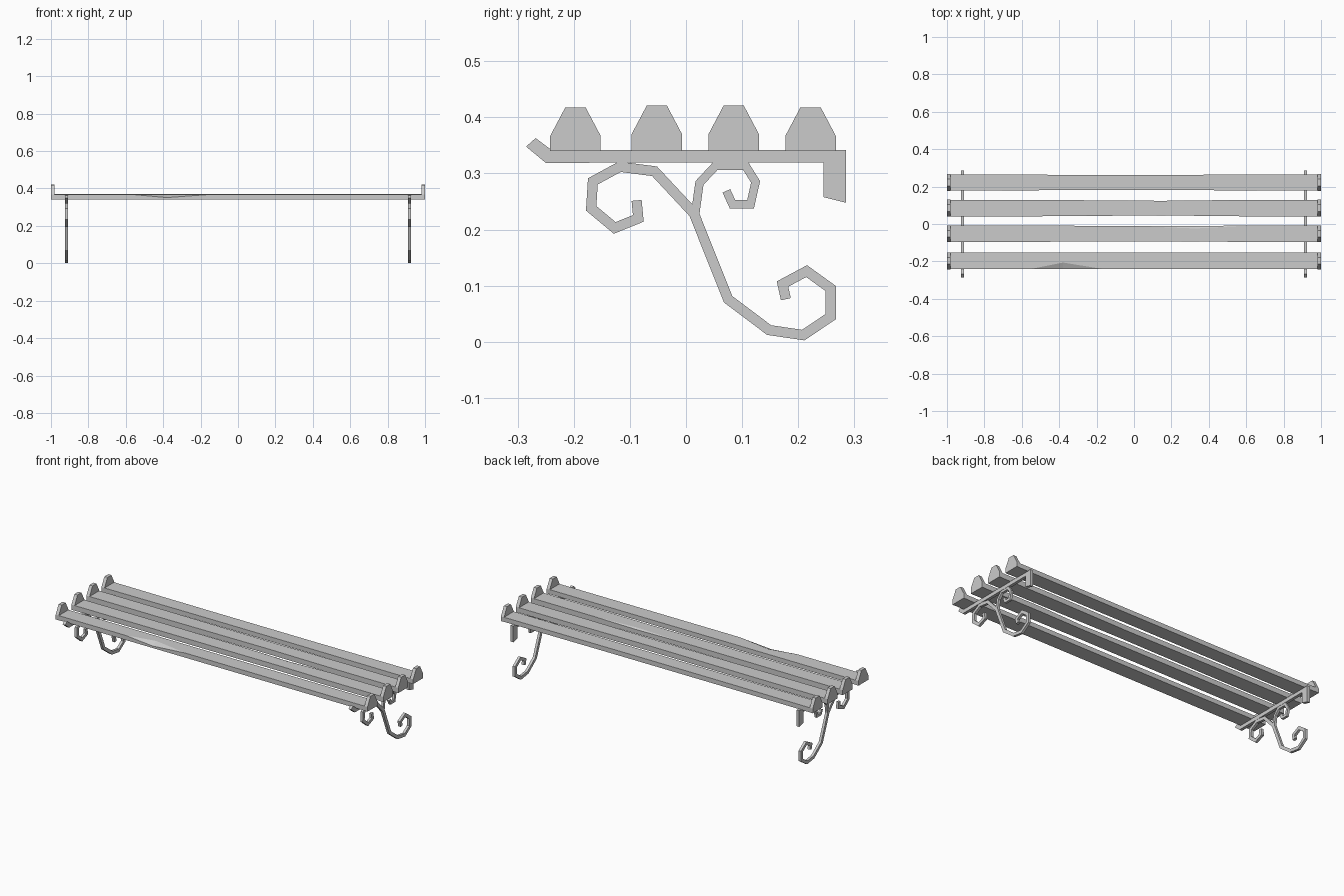
import bpy
from mathutils import Vector

cube = bpy.data.objects.get("Cube")
if cube:
    bpy.data.objects.remove(cube, do_unlink=True)

grey = bpy.data.materials.new("plain grey")
grey.use_nodes = True
colour = (0.6, 0.6, 0.6, 1)
grey.diffuse_color = colour
grey.node_tree.nodes["Principled BSDF"].inputs["Base Color"].default_value = colour


def loft(name, stations):
    """Solid through a list of (x, outline) sections, outlines given as (y, z)."""
    n = len(stations[0][1])
    verts = [(x, y, z) for x, outline in stations for y, z in outline]
    faces = [tuple(range(n))[::-1], tuple(range(len(verts) - n, len(verts)))]
    for s in range(len(stations) - 1):
        for i in range(n):
            j = (i + 1) % n
            faces.append((s * n + i, s * n + j, s * n + n + j, s * n + n + i))
    mesh = bpy.data.meshes.new(name)
    mesh.from_pydata(verts, [], faces)
    mesh.materials.append(grey)
    obj = bpy.data.objects.new(name, mesh)
    bpy.context.collection.objects.link(obj)
    return obj


def slab(name, outline, x, thickness):
    return loft(name, [(x - thickness / 2, outline), (x + thickness / 2, outline)])


def ribbon(points, width):
    """Mitred outline of constant width along a path."""
    pts = [Vector(p) for p in points]
    left, right = [], []
    for i, p in enumerate(pts):
        before = (p - pts[max(i - 1, 0)]).normalized()
        after = (pts[min(i + 1, len(pts) - 1)] - p).normalized()
        along = (before + after).normalized()
        side = Vector((-along.y, along.x))
        edge = after if after.length else before
        reach = width / 2 / max(0.5, along.dot(edge))
        left.append(tuple(p + side * reach))
        right.append(tuple(p - side * reach))
    return right + left[::-1]


# Slats: worn boards, each with (x, front chip, back chip, edge narrowing) stations
BOTTOM, TOP, HALF = 0.34, 0.367, 0.044
slats = {
    "front": (-0.197, 0, [(-0.55, 0, 0, 0), (-0.38, 0.034, 0, 0), (-0.17, 0, 0, 0)]),
    "front_middle": (-0.052, 0.003, [(0, 0, 0, 0.002), (0.33, 0, 0.012, 0.003), (0.6, 0, 0, 0)]),
    "back_middle": (0.085, 0.003, [(-0.55, 0, 0, 0), (0.15, 0, 0, 0.005), (0.6, 0, 0, 0)]),
    "back": (0.222, 0, [(-0.4, 0, 0, 0.003), (0.3, 0, 0, 0.003)]),
}
for name, (y, lift, worn) in slats.items():
    stations = []
    for x, front, back, narrow in [(-0.99, 0, 0, 0)] + worn + [(0.99, 0, 0, 0)]:
        h, top = HALF - narrow, TOP + lift
        front, back = front + 0.001, back + 0.001
        stations.append((x, [
            (y - h, BOTTOM), (y + h, BOTTOM),
            (y + h, top - back * 0.45), (y + h - back, top),
            (y - h + front, top), (y - h, top - front * 0.45)]))
    loft(name + "_slat", stations)

    # Raised end caps
    half, shoulder, crown = 0.045, TOP + lift, 0.418 + lift
    cap = [(y - half, BOTTOM), (y + half, BOTTOM), (y + half, shoulder),
           (y + 0.018, crown), (y - 0.018, crown), (y - half, shoulder)]
    for side, sign in (("left", 1), ("right", -1)):
        slab(f"{name}_{side}_end_cap", cap, sign * 0.99, 0.02)

# Brackets: support bar with upturned tip and rear lug, plus scrolled ironwork
bar = [(-0.285, 0.348), (-0.25, 0.319), (0.245, 0.32), (0.245, 0.258),
       (0.285, 0.248), (0.285, 0.342), (-0.24, 0.342), (-0.268, 0.363)]
leg = [(-0.088, 0.252), (-0.085, 0.22), (-0.127, 0.203), (-0.169, 0.238),
       (-0.166, 0.286), (-0.118, 0.312), (-0.056, 0.304), (0.014, 0.229),
       (0.075, 0.076), (0.148, 0.021), (0.209, 0.012), (0.258, 0.045),
       (0.258, 0.095), (0.215, 0.126), (0.172, 0.103), (0.178, 0.076)]
curl = [(0.016, 0.225), (0.024, 0.283), (0.053, 0.314), (0.106, 0.314),
        (0.124, 0.285), (0.115, 0.245), (0.083, 0.245), (0.072, 0.269)]
for side, sign in (("left", 1), ("right", -1)):
    x = sign * 0.917
    slab(side + "_support_bar", bar, x, 0.017)
    slab(side + "_scrolled_leg", ribbon(leg, 0.018), x, 0.015)
    slab(side + "_small_curl", ribbon(curl, 0.015), x, 0.014)
